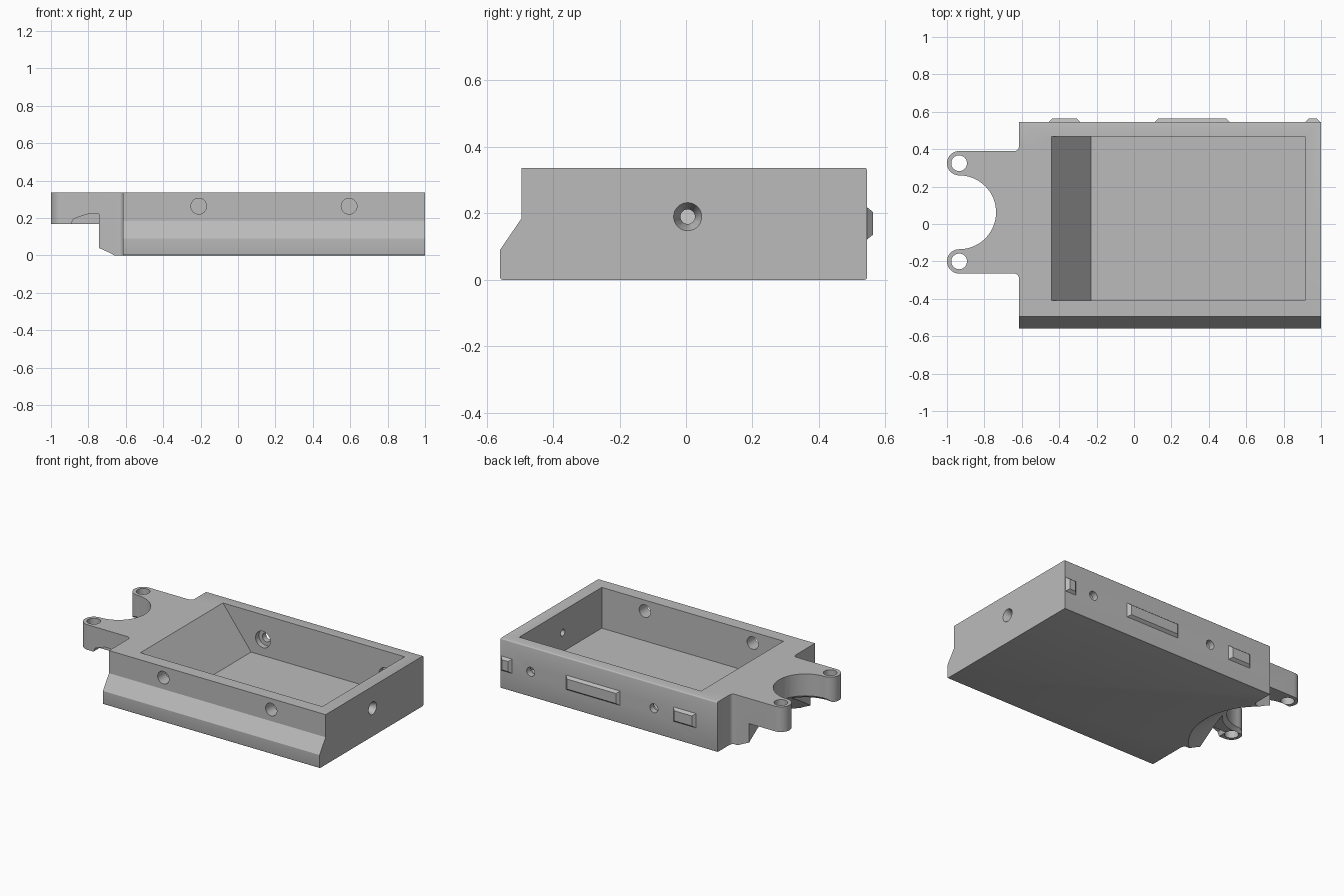
import bpy, bmesh, math
from mathutils import Vector, Matrix

if "Cube" in bpy.data.objects:
    bpy.data.objects.remove(bpy.data.objects["Cube"])

GREY = (0.5, 0.5, 0.5, 1)
grey = bpy.data.materials.new("plain grey")
grey.use_nodes = True
grey.diffuse_color = GREY
grey.node_tree.nodes["Principled BSDF"].inputs["Base Color"].default_value = GREY

TOP = 0.337
LEFT, RIGHT = -0.615, 1.0
BACK = 0.545


def make(name, bm):
    bmesh.ops.recalc_face_normals(bm, faces=bm.faces)
    mesh = bpy.data.meshes.new(name)
    bm.to_mesh(mesh)
    bm.free()
    mesh.materials.append(grey)
    obj = bpy.data.objects.new(name, mesh)
    bpy.context.collection.objects.link(obj)
    return obj


def prism(points, place, low, high):
    """Extrude a 2D profile; place(a, b, depth) gives the 3D position."""
    bm = bmesh.new()
    face = bm.faces.new([bm.verts.new(place(a, b, low)) for a, b in points])
    grown = bmesh.ops.extrude_face_region(bm, geom=[face])["geom"]
    shift = Vector(place(0, 0, high)) - Vector(place(0, 0, low))
    bmesh.ops.translate(bm, vec=shift, verts=[v for v in grown if isinstance(v, bmesh.types.BMVert)])
    return bm


def along_x(a, b, d):
    return (d, a, b)


def along_y(a, b, d):
    return (a, d, b)


def along_z(a, b, d):
    return (a, b, d)


def rod(start, end, r1, r2=None, sides=48):
    """Round cutter, straight or tapered, between two points."""
    start, end = Vector(start), Vector(end)
    axis = end - start
    bm = bmesh.new()
    turn = axis.to_track_quat("Z", "Y").to_matrix().to_4x4()
    bmesh.ops.create_cone(bm, cap_ends=True, segments=sides, radius1=r1,
                          radius2=r1 if r2 is None else r2, depth=axis.length,
                          matrix=Matrix.Translation((start + end) / 2) @ turn)
    return bm


def combine(target, bm, operation="DIFFERENCE"):
    tool = make("cutter", bm)
    tool.hide_render = True
    mod = target.modifiers.new("combine", "BOOLEAN")
    mod.operation, mod.solver, mod.object = operation, "EXACT", tool
    bpy.context.view_layer.objects.active = target
    bpy.ops.object.modifier_apply(modifier=mod.name)
    bpy.data.objects.remove(tool)


def arc(cx, cy, r, start, end, steps=24):
    angles = [math.radians(start + (end - start) * i / steps) for i in range(steps + 1)]
    return [(cx + r * math.cos(a), cy + r * math.sin(a)) for a in angles]


# Main block with the stepped front and softened lower edges
profile = [(-0.56, 0), (-0.56, 0.09), (-0.495, 0.185), (-0.495, TOP), (BACK, TOP), (BACK, 0)]
bm = prism(profile, along_x, LEFT, RIGHT)
soft = [e for e in bm.edges if all(v.co.z < 0.001 for v in e.verts)
        and abs(e.verts[0].co.x - e.verts[1].co.x) > 1]
soft += [e for e in bm.edges if all(v.co.z > 0.3 and v.co.y > 0.5 for v in e.verts)]
bmesh.ops.bevel(bm, geom=soft, offset=0.008, segments=3, profile=0.5, affect="EDGES")
body = make("tray_body", bm)

# Forked bracket: two round ears around a circular opening
EAR_X, EARS, EAR_R = -0.935, (-0.2, 0.325), 0.065
MID_Y = sum(EARS) / 2
OPEN_R = (EARS[1] - EARS[0]) / 2 - EAR_R
lo, hi, f = EARS[0] - EAR_R, EARS[1] + EAR_R, 0.025
outline = [(-0.55, lo - f)] + arc(LEFT - f, lo - f, f, 0, 90, 6)
outline += arc(EAR_X, EARS[0], EAR_R, 270, 90)
outline += arc(EAR_X, MID_Y, OPEN_R, -90, 90, 40)[1:-1]
outline += arc(EAR_X, EARS[1], EAR_R, 270, 90)
outline += arc(LEFT - f, hi + f, f, -90, 0, 6) + [(-0.55, hi + f)]
bracket = make("bracket", prism(outline, along_z, 0, TOP))

# Space under the ears, and the scoop under the front ear
combine(bracket, prism([(-1.1, -0.1), (-0.743, -0.1), (-0.743, 0.168), (-1.1, 0.168)], along_y, -0.6, 0.6))
scoop = [(-0.9, 0.15), (-0.88, 0.195), (-0.81, 0.22), (-0.743, 0.222), (-0.743, 0.15)]
combine(bracket, prism(scoop, along_y, -0.4, -0.2))
for y in EARS:
    combine(bracket, rod((EAR_X, y, 0.1), (EAR_X, y, 0.4), 0.042))

# Join, then flare the opening towards the underside
bm = bmesh.new()
bm.from_mesh(bracket.data)
bpy.data.objects.remove(bracket)
combine(body, bm, "UNION")
combine(body, rod((EAR_X, MID_Y, -0.02), (EAR_X, MID_Y, 0.2), 0.452, 0.185, 96))

# Pocket with one sloping end
pocket = [(-0.44, 0.45), (-0.44, TOP), (-0.23, 0.062), (0.915, 0.062), (0.915, 0.45)]
combine(body, prism(pocket, along_y, -0.41, 0.468))

# Front holes
for x in (-0.21, 0.594):
    combine(body, rod((x, -0.6, 0.263), (x, -0.3, 0.263), 0.042))

# Back screw holes, recessed on the pocket side
for x in (-0.142, 0.776):
    combine(body, rod((x, 0.4, 0.17), (x, 0.6, 0.17), 0.03))
    combine(body, rod((x, 0.4, 0.17), (x, 0.505, 0.17), 0.055))

# Countersunk hole in the end wall
combine(body, rod((0.85, 0.005, 0.19), (1.1, 0.005, 0.19), 0.022))
combine(body, rod((0.95, 0.005, 0.19), (1.002, 0.005, 0.19), 0.022, 0.043))

# Raised tapered catches on the back
for name, x0, x1 in (("catch_right", -0.458, -0.285), ("catch_middle", 0.108, 0.514), ("catch_left", 0.912, 0.998)):
    bm = prism([(x0, 0.12), (x1, 0.12), (x1, 0.22), (x0, 0.22)], along_y, BACK - 0.002, 0.563)
    for v in bm.verts:
        if v.co.y > BACK:
            v.co.x += 0.02 if v.co.x < (x0 + x1) / 2 else -0.02
            v.co.z += 0.016 if v.co.z < 0.17 else -0.016
    make(name, bm)

# Smooth the round walls, keep the edges crisp
bpy.ops.object.select_all(action="DESELECT")
body.select_set(True)
bpy.context.view_layer.objects.active = body
bpy.ops.object.shade_smooth_by_angle(angle=math.radians(30))
